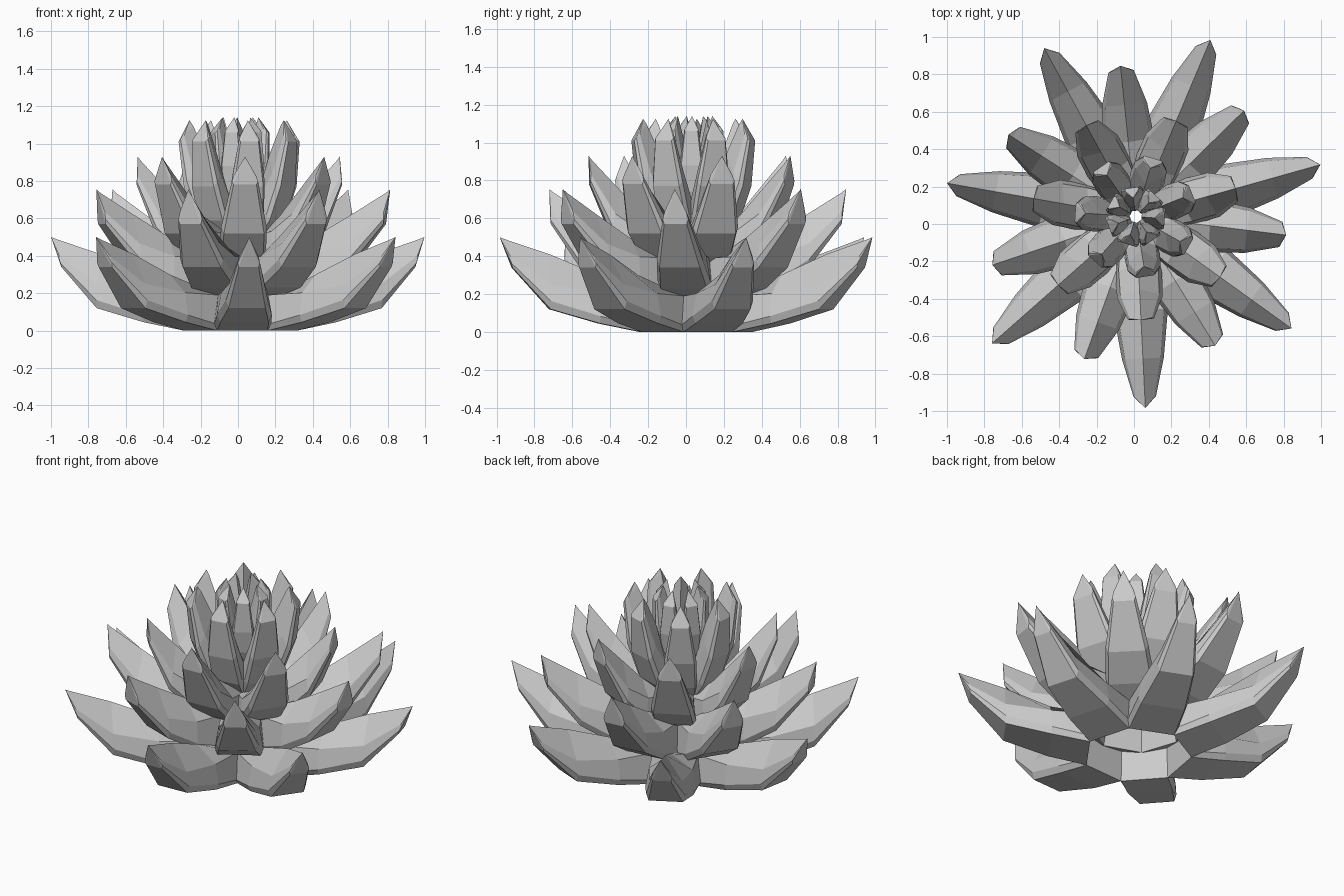
import bpy, bmesh
from math import radians
from mathutils import Matrix, Vector

if "Cube" in bpy.data.objects:
    bpy.data.objects.remove(bpy.data.objects["Cube"])

CENTRE = Matrix.Translation((0.01, 0.04, 0))
PETALS = 7
SHOULDERS = (.95, .62, .45, .4)   # boxy at the base, roof-like near the tip


def add_petal(bm, outer, ridge, widths, tip, matrix):
    """Keeled petal: flat underside, bevelled edges, peaked roof, pointed tip."""
    rings = []
    for (ro, zo), (ri, zi), w, s in zip(outer, ridge, widths, SHOULDERS):
        ring = []
        for side, t in ((-0.88, 0), (0.88, 0), (1, 0.15), (0.85, s),
                        (0, 1), (-0.85, s), (-1, 0.15)):
            p = Vector((ro + (ri - ro) * t, side * w, zo + (zi - zo) * t))
            ring.append(bm.verts.new(matrix @ p))
        rings.append(ring)
    n = len(rings[0])
    for a, b in zip(rings, rings[1:]):
        for i in range(n):
            j = (i + 1) % n
            bm.faces.new((a[i], a[j], b[j], b[i]))
    point = bm.verts.new(matrix @ Vector((tip[0], 0, tip[1])))
    last = rings[-1]
    for i in range(n):
        bm.faces.new((last[i], last[(i + 1) % n], point))
    bm.faces.new(rings[0])


def petal_ring(name, phase, outer, ridge, widths, tip):
    bm = bmesh.new()
    for k in range(PETALS):
        turn = Matrix.Rotation(radians(phase + 360 * k / PETALS), 4, 'Z')
        add_petal(bm, outer, ridge, widths, tip, CENTRE @ turn)
    bmesh.ops.recalc_face_normals(bm, faces=bm.faces)
    mesh = bpy.data.meshes.new(name)
    bm.to_mesh(mesh)
    bm.free()
    bpy.context.collection.objects.link(bpy.data.objects.new(name, mesh))


# Profiles are (radius, height) from base to tip: underside, then upper ridge
petal_ring("outer_petals", 15.7,
           [(.28, 0), (.50, .045), (.76, .12), (.96, .34)],
           [(.27, .20), (.50, .30), (.76, .41), (.985, .485)],
           [.153, .147, .112, .06], (1.025, .50))

petal_ring("second_petals", 44.4,
           [(.24, .17), (.42, .23), (.60, .34), (.78, .57)],
           [(.20, .40), (.40, .50), (.60, .62), (.785, .735)],
           [.132, .14, .122, .068], (.81, .755))

petal_ring("middle_petals", 15.7,
           [(.20, .33), (.32, .40), (.44, .52), (.55, .78)],
           [(.15, .52), (.26, .61), (.39, .75), (.535, .905)],
           [.11, .125, .122, .07], (.555, .93))

petal_ring("inner_petals", 22,
           [(.15, .48), (.23, .59), (.295, .77), (.325, 1.01)],
           [(.09, .66), (.13, .78), (.18, .94), (.25, 1.095)],
           [.085, .095, .09, .055], (.27, 1.125))

petal_ring("heart_petals", 47,
           [(.09, .64), (.13, .74), (.155, .88), (.155, 1.06)],
           [(.03, .72), (.03, .82), (.045, .96), (.09, 1.11)],
           [.045, .058, .06, .038], (.10, 1.14))
